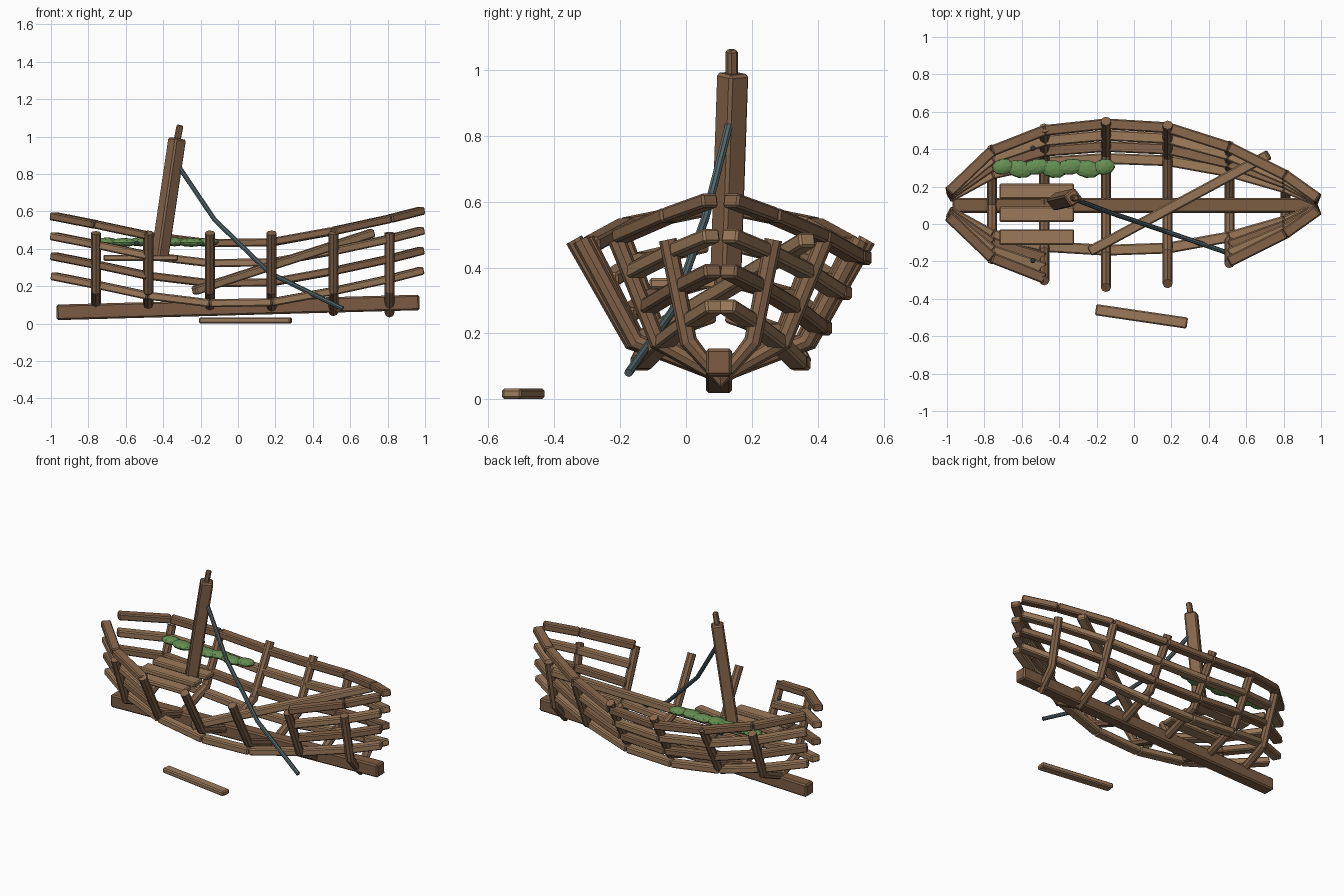
import bpy
from math import radians
from mathutils import Vector, Quaternion

if "Cube" in bpy.data.objects:
    bpy.data.objects.remove(bpy.data.objects["Cube"])

CY = 0.105  # hull centreline


def material(name, rgb):
    m = bpy.data.materials.new(name)
    m.diffuse_color = (*rgb, 1)
    m.use_nodes = True
    m.node_tree.nodes["Principled BSDF"].inputs["Base Color"].default_value = m.diffuse_color
    return m


DARK = material("dark_wood", (0.20, 0.108, 0.057))
MID = material("mid_wood", (0.235, 0.13, 0.07))
LIGHT = material("pale_wood", (0.33, 0.195, 0.105))
ROPE = material("rope_teal", (0.085, 0.13, 0.145))
WEED = material("weed_green", (0.13, 0.27, 0.085))
IRON = material("iron", (0.06, 0.065, 0.075))


def beam(name, a, b, w, h, mat, roll=0, bevel=0.007):
    """Chamfered timber running from a to b."""
    a, b = Vector(a), Vector(b)
    d = b - a
    bpy.ops.mesh.primitive_cube_add(size=1)
    o = bpy.context.object
    o.name = name
    for v in o.data.vertices:
        v.co = Vector((v.co.x * d.length, v.co.y * w, v.co.z * h))
    q = d.to_track_quat('X', 'Z') @ Quaternion((1, 0, 0), radians(roll))
    o.rotation_mode = 'QUATERNION'
    o.rotation_quaternion = q
    o.location = (a + b) / 2
    o.data.materials.append(mat)
    m = o.modifiers.new("chamfer", 'BEVEL')
    m.width, m.segments = bevel, 1
    return o


def tube(name, pts, r, mat):
    """Eight-sided capped tube through a list of points."""
    c = bpy.data.curves.new(name, 'CURVE')
    c.dimensions = '3D'
    c.bevel_depth, c.bevel_resolution, c.use_fill_caps = r, 2, True
    s = c.splines.new('POLY')
    s.points.add(len(pts) - 1)
    for p, co in zip(s.points, pts):
        p.co = (*co, 1)
    c.materials.append(mat)
    o = bpy.data.objects.new(name, c)
    bpy.context.collection.objects.link(o)
    bpy.ops.object.select_all(action='DESELECT')
    o.select_set(True)
    bpy.context.view_layer.objects.active = o
    bpy.ops.object.convert(target='MESH')
    for p in bpy.context.object.data.polygons:
        p.use_smooth = False


# Keel, slightly raised at the bow
beam("keel", (-0.97, 0.1, 0.06), (0.97, 0.1, 0.113), 0.08, 0.083, DARK, bevel=0.009)

# Hull stations: x, half breadth at the top strake, top strake height
STATIONS = [(-0.99, 0.065, 0.575), (-0.76, 0.285, 0.53), (-0.48, 0.395, 0.47),
            (-0.15, 0.43, 0.43), (0.18, 0.41, 0.435), (0.51, 0.305, 0.495),
            (0.81, 0.155, 0.56), (0.985, 0.03, 0.605)]

# Strakes: separate plank lengths between stations; near side is broken open
FLARE = [1.0, 0.86, 0.72, 0.57]
for side, label in ((1, "far"), (-1, "near")):
    for row, f in enumerate(FLARE):
        for i in range(len(STATIONS) - 1):
            if side < 0 and row < 3 and 2 <= i <= 4:
                continue
            a, b = [(x, CY + side * hw * f, z - 0.107 * row)
                    for x, hw, z in STATIONS[i:i + 2]]
            beam(f"{label}_strake_{row}_{i}", a, b, 0.058, 0.043,
                 LIGHT if row % 2 else MID)

# Ribs: one bent timber per inner station
for i, (x, hw, z) in enumerate(STATIONS[1:-1]):
    k = hw / 0.43
    base = 0.079 - 0.024 * x
    pts = [(x, CY - 0.445 * k, 0.485), (x, CY - 0.27 * k, 0.175), (x, CY, base),
           (x, CY + 0.27 * k, 0.175), (x, CY + 0.445 * k, 0.485)]
    tube(f"rib_{i}", pts, 0.027, MID)

# Remaining deck boards
for i, y in enumerate((0.175, 0.052, -0.07)):
    beam(f"deck_board_{i}", (-0.72, y, 0.352), (-0.32, y, 0.352), 0.083, 0.032, LIGHT)

# Leaning broken mast and splintered tip
beam("mast", (-0.42, 0.12, 0.35), (-0.325, 0.142, 0.99), 0.075, 0.075, MID, roll=25, bevel=0.009)
beam("mast_splinter", (-0.33, 0.139, 0.96), (-0.309, 0.139, 1.062), 0.032, 0.032, MID, roll=25)

# Fallen spar across the hull
beam("fallen_spar", (-0.235, -0.145, 0.175), (0.72, 0.37, 0.485), 0.055, 0.045, LIGHT)

# Loose plank on the ground
beam("loose_plank", (-0.205, -0.458, 0.017), (0.285, -0.53, 0.017), 0.06, 0.032, LIGHT)

# Slack rope from mast to the ground
tube("rope", [(-0.31, 0.13, 0.83), (-0.125, 0.06, 0.555),
              (0.17, -0.04, 0.27), (0.56, -0.175, 0.08)], 0.013, ROPE)

# Draped seaweed clumps
for i in range(7):
    bpy.ops.mesh.primitive_ico_sphere_add(
        subdivisions=2, radius=1,
        location=(-0.70 + 0.09 * i, 0.3 + 0.006 * (-1) ** i, 0.437 - 0.003 * (i % 2)))
    o = bpy.context.object
    o.name = f"seaweed_{i}"
    o.scale = (0.075 if i not in (0, 6) else 0.06, 0.043 + 0.005 * (i % 2), 0.024)
    o.rotation_euler.z = 0.15 * (-1) ** i
    o.data.materials.append(WEED)

# Iron nails
for i, y in enumerate((0.405, -0.195)):
    bpy.ops.mesh.primitive_ico_sphere_add(subdivisions=2, radius=0.014, location=(-0.54, y, 0.43))
    bpy.context.object.name = f"nail_{i}"
    bpy.context.object.data.materials.append(IRON)
